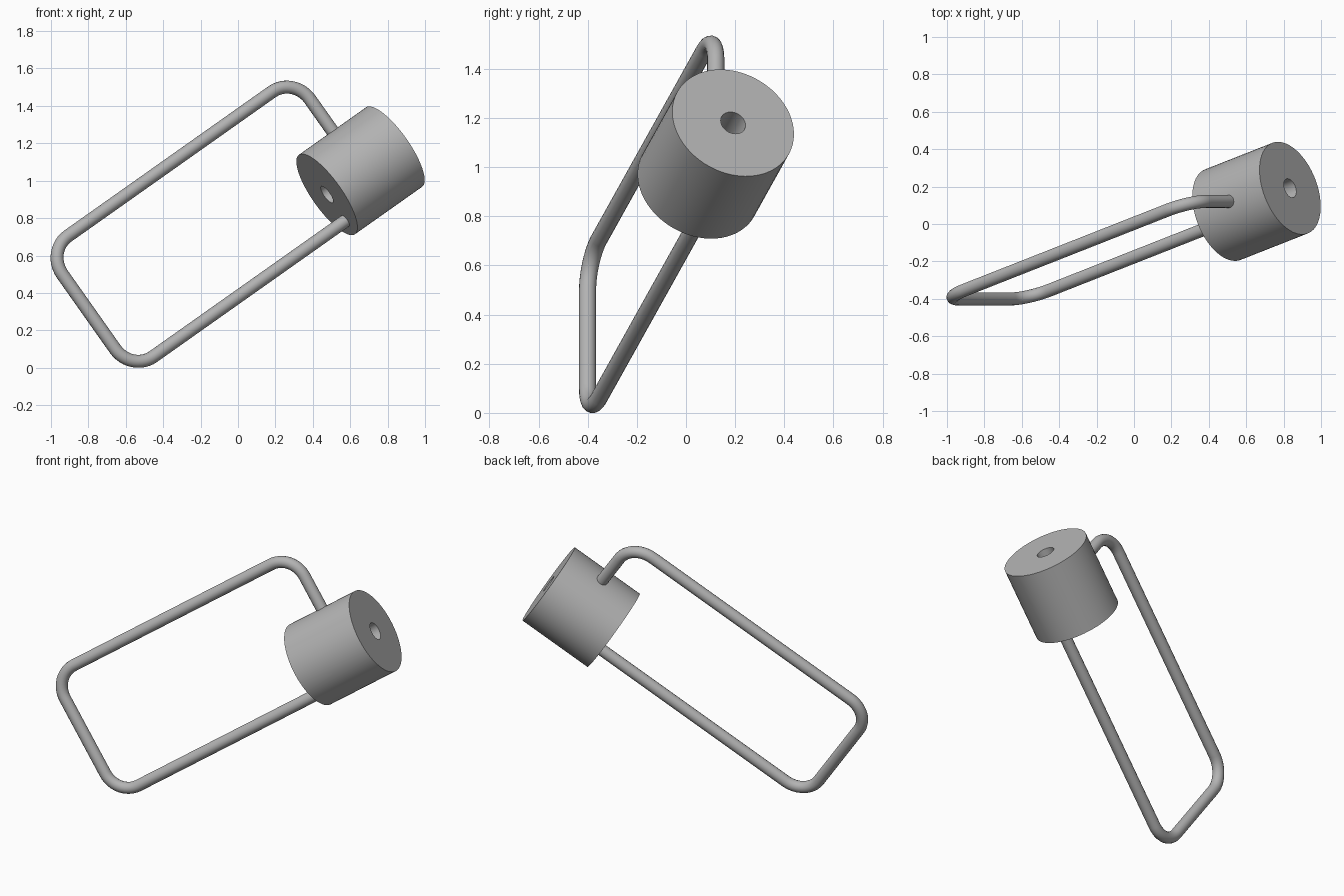
import bpy, bmesh
from math import pi, sin, cos, radians
from mathutils import Vector, Matrix

cube = bpy.data.objects.get("Cube")
if cube:
    bpy.data.objects.remove(cube, do_unlink=True)

grey = bpy.data.materials.new("steel grey")
grey.use_nodes = True
colour = (0.45, 0.45, 0.45, 1)
grey.diffuse_color = colour
grey.node_tree.nodes["Principled BSDF"].inputs["Base Color"].default_value = colour

# Tilted frame: local x runs across the loop, local z along the drum axis
along = Vector((0.777, 0.306, 0.549)).normalized()
across = Vector((-along.z, 0, along.x)).normalized()
normal = along.cross(across)
frame = Matrix((across, normal, along)).transposed().to_4x4()
frame.translation = (0.655, 0.121, 1.053)


def finish(obj):
    obj.matrix_world = frame
    bpy.ops.object.select_all(action='DESELECT')
    obj.select_set(True)
    bpy.context.view_layer.objects.active = obj
    if obj.type == 'CURVE':
        bpy.ops.object.convert(target='MESH')
    bpy.ops.object.shade_smooth_by_angle(angle=radians(35))


# Drum with a centre bore, spun from its rectangular section
half, outer, bore = 0.231, 0.26, 0.053
bm = bmesh.new()
section = [bm.verts.new((r, 0, z)) for r, z in
           ((bore, -half), (outer, -half), (outer, half), (bore, half))]
edges = [bm.edges.new((section[i], section[(i + 1) % 4])) for i in range(4)]
bmesh.ops.spin(bm, geom=section + edges, cent=(0, 0, 0), axis=(0, 0, 1),
               angle=2 * pi, steps=64, use_merge=True)
bmesh.ops.remove_doubles(bm, verts=bm.verts, dist=0.0001)
bmesh.ops.recalc_face_normals(bm, faces=bm.faces)
mesh = bpy.data.meshes.new("drum")
bm.to_mesh(mesh)
bm.free()
mesh.materials.append(grey)
drum = bpy.data.objects.new("drum", mesh)
bpy.context.collection.objects.link(drum)
finish(drum)

# Wire loop: a rectangle with three rounded corners, both ends inside the drum
low, high, far, bend = -0.172, 0.618, -1.703, 0.15
path = [(low, 0)]
for cx, cz, start in ((low + bend, far + bend, pi),
                      (high - bend, far + bend, 1.5 * pi),
                      (high - bend, -bend, 0)):
    for i in range(13):
        a = start + i * pi / 24
        path.append((cx + bend * cos(a), cz + bend * sin(a)))
path.append((0.16, 0))

curve = bpy.data.curves.new("wire_loop", 'CURVE')
curve.dimensions = '3D'
curve.bevel_depth = 0.035
curve.bevel_resolution = 6
curve.use_fill_caps = True
spline = curve.splines.new('POLY')
spline.points.add(len(path) - 1)
for point, (x, z) in zip(spline.points, path):
    point.co = (x, 0, z, 1)
curve.materials.append(grey)
loop = bpy.data.objects.new("wire_loop", curve)
bpy.context.collection.objects.link(loop)
finish(loop)
